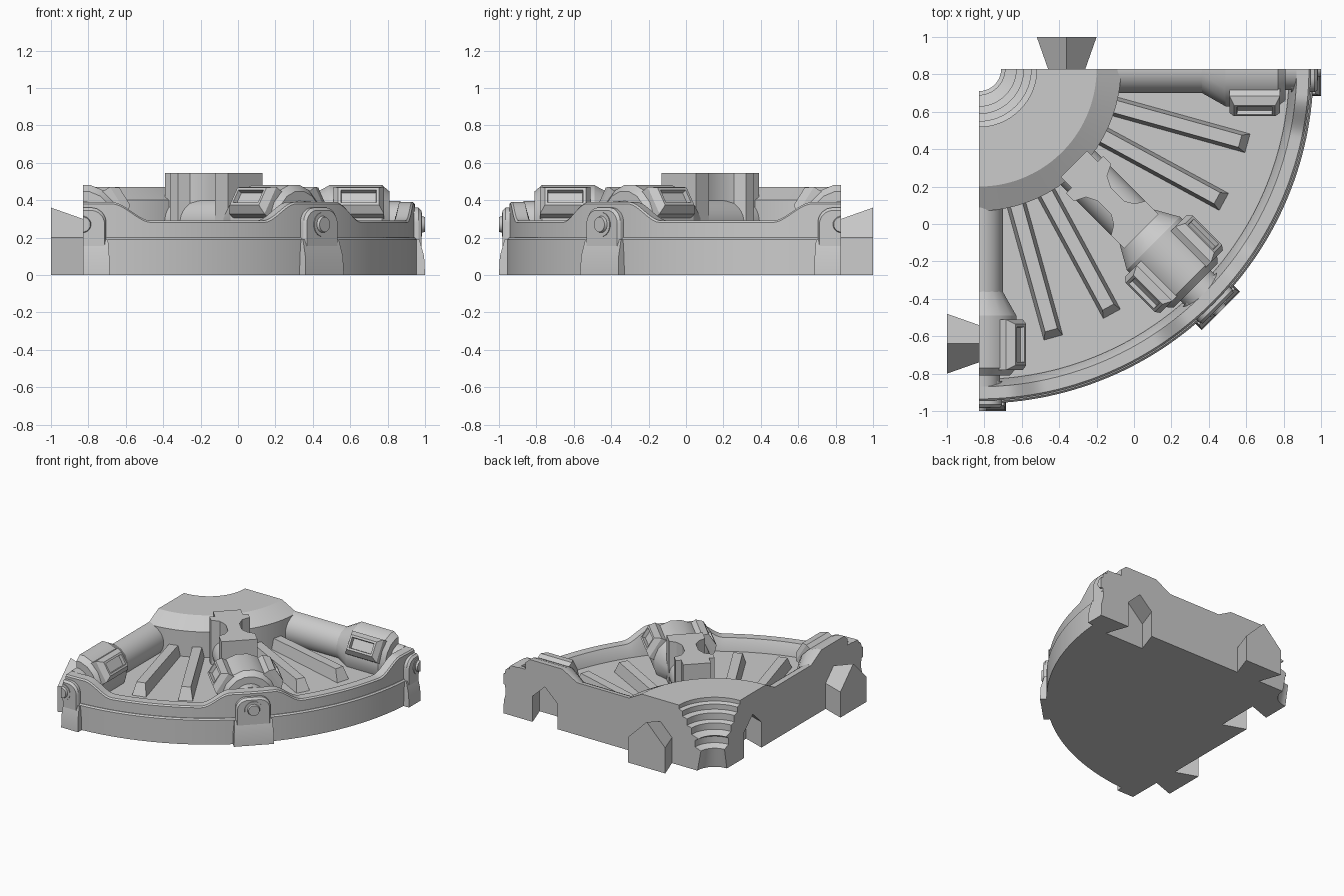
import bpy, bmesh, math
from mathutils import Matrix, Vector

if "Cube" in bpy.data.objects:
    bpy.data.objects.remove(bpy.data.objects["Cube"])

CORNER = Vector((-0.83, 0.83, 0))   # centre of the quarter disc
AXIS_Z = 0.28                       # height of the spoke axes


def polar(deg):
    """Frame whose x runs outward from the corner at an angle below +x."""
    return Matrix.Translation(CORNER) @ Matrix.Rotation(-math.radians(deg), 4, 'Z')


def shade(mesh):
    mesh.shade_smooth()
    mesh.set_sharp_from_angle(angle=math.radians(28))


def make(name, rings, frame=None, clip=True, inset=None):
    """Loft closed rings of points, cap both ends, trim to the quarter."""
    bm = bmesh.new()
    rows = [[bm.verts.new(p) for p in ring] for ring in rings]
    n = len(rows[0])
    for a, b in zip(rows, rows[1:]):
        for i in range(n):
            bm.faces.new((a[i], a[(i + 1) % n], b[(i + 1) % n], b[i]))
    bm.faces.new(rows[0])
    end = bm.faces.new(rows[-1])
    bmesh.ops.recalc_face_normals(bm, faces=bm.faces)
    if inset:
        bmesh.ops.inset_region(bm, faces=[end], thickness=inset, depth=0)
        bmesh.ops.inset_region(bm, faces=[end], thickness=0.004, depth=-0.025)
    bm.transform(frame or Matrix())
    if clip:
        for normal in ((-1, 0, 0), (0, 1, 0)):
            bmesh.ops.bisect_plane(bm, geom=bm.verts[:] + bm.edges[:] + bm.faces[:], dist=1e-5,
                                   plane_co=CORNER, plane_no=normal, clear_outer=True)
            open_edges = [e for e in bm.edges if e.is_boundary]
            if open_edges:
                bmesh.ops.holes_fill(bm, edges=open_edges, sides=0)
    bmesh.ops.recalc_face_normals(bm, faces=bm.faces)
    mesh = bpy.data.meshes.new(name)
    bm.to_mesh(mesh)
    bm.free()
    shade(mesh)
    obj = bpy.data.objects.new(name, mesh)
    bpy.context.collection.objects.link(obj)
    return obj


def rod(name, stations, frame, sides=32, z=AXIS_Z):
    """Round or faceted bar along the spoke; stations are (distance, radius)."""
    rings = [[(r, rad * math.cos((i + .5) * math.tau / sides),
               z + rad * math.sin((i + .5) * math.tau / sides)) for i in range(sides)]
             for r, rad in stations]
    return make(name, rings, frame)


def sweep(profile_at, steps):
    """Rings of an (r, z) profile turned through the quarter."""
    rings = []
    for k in range(steps + 1):
        a = math.radians(90 * k / steps)
        rings.append([CORNER + Vector((r * math.cos(a), -r * math.sin(a), z))
                      for r, z in profile_at(90 * k / steps)])
    return rings


def house(r, t, half, wall, peak):
    return [(r - half, t, 0), (r + half, t, 0), (r + half, t, wall), (r, t, peak), (r - half, t, wall)]


# Base slab with raised hub and stepped centre hole
base_profile = [(.15, 0), (.12, .16), (.17, .18), (.17, .23), (.14, .25), (.20, .27), (.20, .32),
                (.24, .33), (.24, .38), (.28, .39), (.28, .43), (.31, .44), (.31, .47), (.63, .47),
                (.76, .40), (.76, .20), (1.78, .20), (1.79, .19), (1.79, 0)]
base = make("base_and_hub", sweep(lambda d: base_profile, 60), clip=False)


# Outer rim wall, rising at the three pin positions
def rim_profile(deg):
    off = min(abs(deg - c) for c in (0, 45, 90))
    s = min(max((off - 5) / 7, 0), 1)
    h = .39 - .10 * s * s * (3 - 2 * s)
    return [(1.66, .15), (1.66, .21), (1.70, h), (1.765, h), (1.775, h - .01), (1.775, .15)]


make("rim_wall", sweep(rim_profile, 120), clip=False)

# Spokes: rod, housing, side lugs, rim bracket and pin
cut_parts = [base]
for label, deg in (("back", 0), ("middle", 45), ("left", 90)):
    f = polar(deg)
    cut_parts.append(rod(label + "_spoke_rod", [(.70, .13), (1.25, .13)], f))
    cut_parts.append(rod(label + "_spoke_housing",
                         [(1.19, .13), (1.32, .205), (1.60, .205), (1.64, .17)], f, 16))
    cut_parts.append(rod(label + "_spoke_neck", [(1.58, .115), (1.70, .115)], f))
    # lugs on the upper flanks of the housing
    for side in (-1, 1):
        tilt = f @ Matrix.Translation((1.475, 0, AXIS_Z)) @ Matrix.Rotation(-side * math.radians(58), 4, 'X')
        rings = [[(sx * lx, sy * ly, h) for sx, sy in ((-1, -1), (1, -1), (1, 1), (-1, 1))]
                 for lx, ly, h in ((.135, .085, .10), (.135, .085, .225), (.11, .055, .265))]
        cut_parts.append(make(label + "_housing_lug", rings, tilt, inset=.022))
    # arched bracket over the rim, with rounded shoulders
    arch = [(-.125, .15), (.125, .15)] + [
        ((.045 if i < 9 else -.045) + .08 * math.cos(a), .28 + .08 * math.sin(a))
        for i, a in ((i, math.pi * min(i, i - (i > 8)) / 16) for i in range(18))]
    make(label + "_rim_arch", [[(r, t * s, .15 + (z - .15) * s) for t, z in arch]
                               for r, s in ((1.67, 1), (1.795, 1), (1.81, .93))], f)
    # flared foot under the bracket
    make(label + "_rim_foot", [[(1.70, -w, z), (r, -w, z), (r, w, z), (1.70, w, z)]
                               for r, w, z in ((1.83, .145, 0), (1.825, .142, .1), (1.80, .135, .19))], f)
    rod(label + "_pin", [(1.77, .065), (1.815, .065), (1.815, .045), (1.83, .04)], f, 16, .27)

# Tall waisted clamp block on the middle spoke
plan = [(.72, .10), (.80, .10), (.80, .14), (.86, .14), (.89, .08), (.95, .05), (1.05, .05), (1.10, .08),
        (1.13, .13), (1.23, .13)]
outline = plan + [(r, -t) for r, t in reversed(plan)]
make("clamp_block", [[(r, t, z) for r, t in outline] for z in (.18, .545)], polar(45))

# Floor ribs, two between each pair of spokes
for deg in (15.5, 28.5, 61.5, 74.5):
    rings = [[(r, -.056, .18), (r, .056, .18), (r - d, .034, h), (r - d, -.034, h)]
             for r, h, d in ((.74, .28, 0), (1.50, .29, .05))]
    make("floor_rib", rings, polar(deg))

# Joining tabs, and the matching notches on the two straight sides
for deg, r, out in ((0, .47, 1), (90, 1.47, -1)):
    make("joining_tab", [house(r, 0, .10, .20, .30), house(r, out * .17, .16, .20, .36)], polar(deg), clip=False)
cutters = []
for deg, r, inward in ((0, 1.47, -1), (90, .47, 1)):
    c = make("notch_cutter", [house(r, -inward * .02, .10, .21, .305),
                              house(r, inward * .175, .168, .21, .37)], polar(deg), clip=False)
    c.data.transform(Matrix.Translation((0, 0, -.01)))
    c.hide_render = True
    cutters.append(c)
for obj in cut_parts:
    for c in cutters:
        mod = obj.modifiers.new("notch", 'BOOLEAN')
        mod.operation, mod.solver, mod.object = 'DIFFERENCE', 'EXACT', c
bpy.context.view_layer.update()
deps = bpy.context.evaluated_depsgraph_get()
for obj, mesh in [(o, bpy.data.meshes.new_from_object(o.evaluated_get(deps))) for o in cut_parts]:
    obj.modifiers.clear()
    obj.data = mesh
    shade(mesh)
for c in cutters:
    bpy.data.objects.remove(c)
